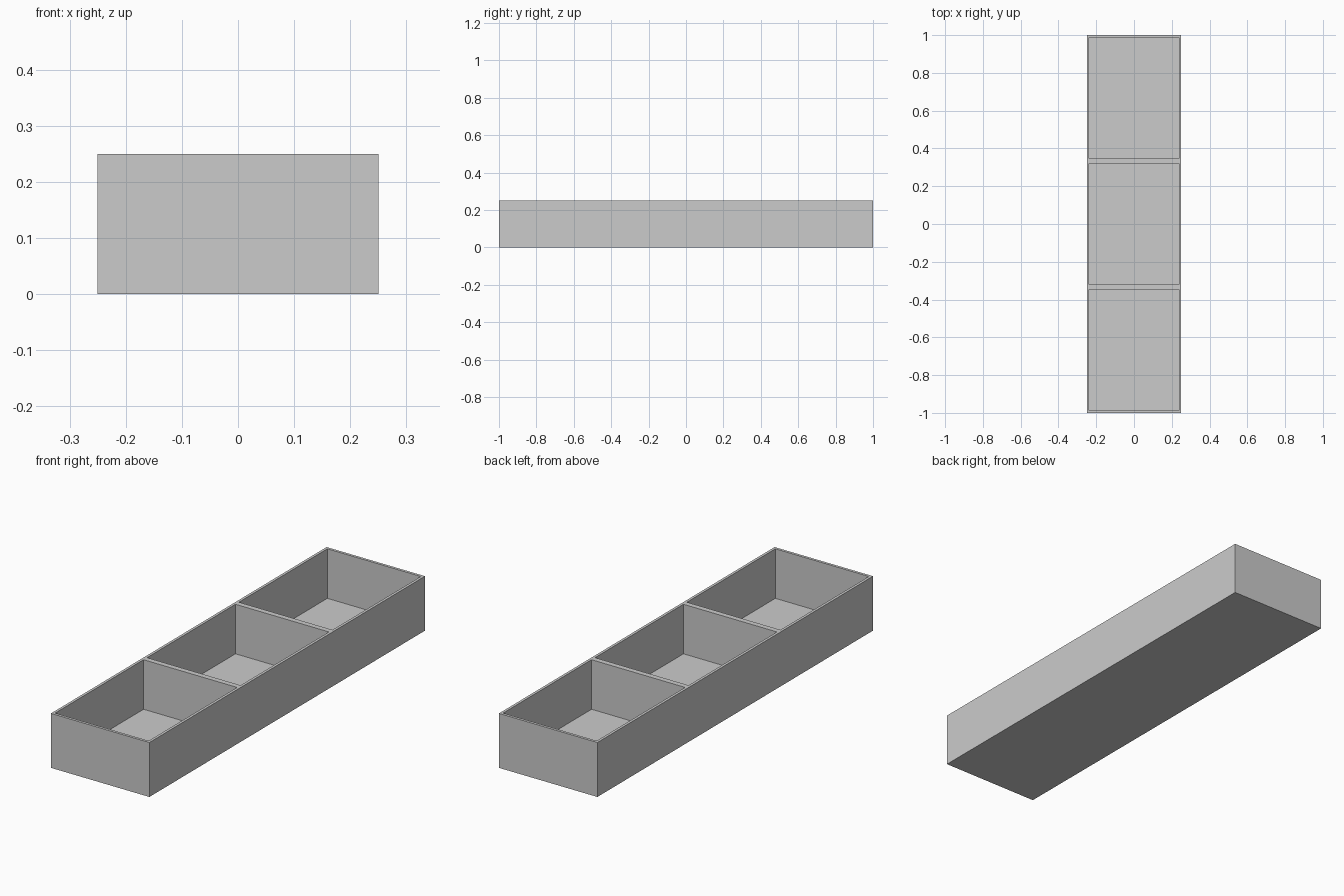
import bpy
import bmesh

cube = bpy.data.objects.get("Cube")
if cube:
    bpy.data.objects.remove(cube, do_unlink=True)

LENGTH, WIDTH, HEIGHT = 2.0, 0.5, 0.25
WALL, DIVIDER, FLOOR = 0.0125, 0.025, 0.0225
BAYS = 3

grey = bpy.data.materials.new("plain grey")
grey.use_nodes = True
colour = (0.6, 0.6, 0.6, 1)
grey.diffuse_color = colour
grey.node_tree.nodes["Principled BSDF"].inputs["Base Color"].default_value = colour

# Rows of the rim grid: end wall, then bays separated by dividers, end wall
bay = (LENGTH - 2 * WALL - (BAYS - 1) * DIVIDER) / BAYS
ys = [-LENGTH / 2]
for i in range(BAYS):
    start = -LENGTH / 2 + WALL + i * (bay + DIVIDER)
    ys += [start, start + bay]
ys.append(LENGTH / 2)
xs = [-WIDTH / 2, -WIDTH / 2 + WALL, WIDTH / 2 - WALL, WIDTH / 2]

# Flat grid at rim height
bm = bmesh.new()
grid = [[bm.verts.new((x, y, HEIGHT)) for x in xs] for y in ys]
bays = []
for j in range(len(ys) - 1):
    for i in range(len(xs) - 1):
        face = bm.faces.new((grid[j][i], grid[j][i + 1],
                             grid[j + 1][i + 1], grid[j + 1][i]))
        if i == 1 and j % 2 == 1:
            bays.append(face)

# Outer walls and underside
border = [e for e in bm.edges if e.is_boundary]
result = bmesh.ops.extrude_edge_only(bm, edges=border)["geom"]
for v in result:
    if isinstance(v, bmesh.types.BMVert):
        v.co.z = 0
bmesh.ops.holes_fill(bm, edges=[e for e in bm.edges if e.is_boundary], sides=0)

# Sink each compartment down to the floor
for face in bays:
    sunk = bmesh.ops.extrude_discrete_faces(bm, faces=[face])["faces"][0]
    for v in sunk.verts:
        v.co.z = FLOOR

# Merge flat neighbours into clean faces
bmesh.ops.recalc_face_normals(bm, faces=bm.faces[:])
mesh = bpy.data.meshes.new("divided_tray")
bm.to_mesh(mesh)
bm.free()
mesh.materials.append(grey)
tray = bpy.data.objects.new("divided_tray", mesh)
bpy.context.collection.objects.link(tray)
